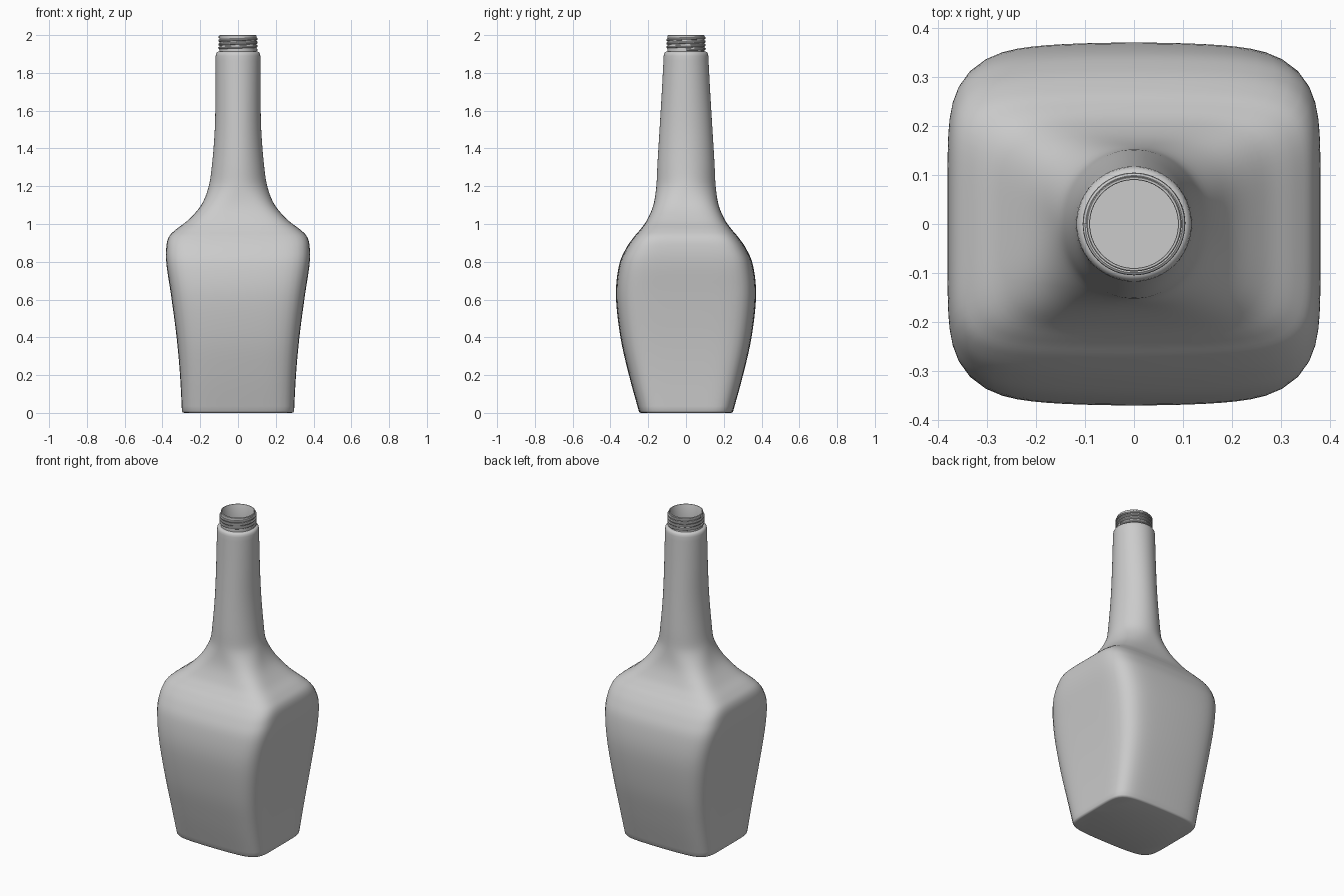
import bpy, bmesh
from math import sin, cos, pi, radians

cube = bpy.data.objects.get("Cube")
if cube:
    bpy.data.objects.remove(cube)

grey = bpy.data.materials.new("plain_grey")
grey.use_nodes = True
colour = (0.6, 0.6, 0.6, 1)
grey.diffuse_color = colour
grey.node_tree.nodes["Principled BSDF"].inputs["Base Color"].default_value = colour

SEGMENTS = 96
WALL = 0.028


def smooth_path(keys, steps):
    """Catmull-Rom curve through tuples of equal length."""
    path = []
    for i in range(len(keys) - 1):
        p0, p1, p2, p3 = (keys[max(0, min(len(keys) - 1, i + d))] for d in (-1, 0, 1, 2))
        for s in range(steps):
            t = s / steps
            path.append(tuple(
                b + 0.5 * t * (c - a + t * (2 * a - 5 * b + 4 * c - d + t * (3 * (b - c) + d - a)))
                for a, b, c, d in zip(p0, p1, p2, p3)))
    return path + [keys[-1]]


def section(z, a, b):
    """Soft square in the body that turns into an ellipse up the neck."""
    t = max(0, min(1, (z - 0.9) / 0.32))
    square = 1 - t * t * (3 - 2 * t)
    n = 2 + 4.5 * square
    ring = []
    for i in range(SEGMENTS):
        c, s = cos(2 * pi * i / SEGMENTS), sin(2 * pi * i / SEGMENTS)
        r = (abs(c) ** n + abs(s) ** n) ** (-1 / n)
        bow = 1 - 0.05 * square * (r * c) ** 2
        ring.append((a * r * c, b * r * s * bow, z))
    return ring


def loft(name, rings):
    bm = bmesh.new()
    loops = [[bm.verts.new(p) for p in ring] for ring in rings]
    for low, high in zip(loops, loops[1:]):
        for i in range(SEGMENTS):
            j = (i + 1) % SEGMENTS
            bm.faces.new((low[i], low[j], high[j], high[i]))
    bm.faces.new(loops[0][::-1])
    bm.faces.new(loops[-1])
    mesh = bpy.data.meshes.new(name)
    bm.to_mesh(mesh)
    bm.free()
    obj = bpy.data.objects.new(name, mesh)
    bpy.context.collection.objects.link(obj)
    finish(obj)


def finish(obj):
    obj.data.materials.append(grey)
    bpy.ops.object.select_all(action="DESELECT")
    obj.select_set(True)
    bpy.context.view_layer.objects.active = obj
    bpy.ops.object.shade_smooth_by_angle(angle=radians(40))


# Height, half width and half depth from the base to the neck top
body = smooth_path([
    (0.01, 0.297, 0.25), (0.2, 0.307, 0.302), (0.4, 0.325, 0.347), (0.62, 0.354, 0.371),
    (0.78, 0.378, 0.355), (0.87, 0.38, 0.318), (0.93, 0.367, 0.277), (0.97, 0.33, 0.243),
    (1.02, 0.265, 0.207), (1.1, 0.195, 0.173), (1.2, 0.155, 0.157), (1.32, 0.137, 0.151),
    (1.5, 0.123, 0.14), (1.7, 0.119, 0.128), (1.89, 0.118, 0.118)], 5)

base = [(0, 0.285, 0.238), (0.003, 0.293, 0.246)]
collar = [(1.902, 0.116, 0.116), (1.909, 0.111, 0.111), (1.912, 0.106, 0.106),
          (1.913, 0.097, 0.097)]
lip = [(1.998, 0.097, 0.097), (2, 0.095, 0.095), (2, 0.091, 0.091), (1.998, 0.09, 0.09)]
# Hollow inside, following the outer wall down to a flat floor
cavity = [(z, a - WALL, b - WALL) for z, a, b in reversed(body) if z > 0.02]
loft("bottle", [section(*p) for p in base + body + collar + lip + cavity])

# Screw thread wound round the mouth
TURNS, STEPS = 3.5, 64
curve = bpy.data.curves.new("screw_thread", "CURVE")
curve.dimensions = "3D"
curve.bevel_depth = 0.007
curve.bevel_resolution = 2
curve.use_fill_caps = True
count = int(TURNS * STEPS)
spline = curve.splines.new("POLY")
spline.points.add(count)
for i, point in enumerate(spline.points):
    angle = 2 * pi * i / STEPS
    point.co = (0.098 * cos(angle), 0.098 * sin(angle), 1.922 + 0.068 * i / count, 1)
thread = bpy.data.objects.new("screw_thread", curve)
bpy.context.collection.objects.link(thread)
bpy.ops.object.select_all(action="DESELECT")
thread.select_set(True)
bpy.context.view_layer.objects.active = thread
bpy.ops.object.convert(target="MESH")
thread = bpy.context.view_layer.objects.active
thread.data.materials.clear()
finish(thread)
